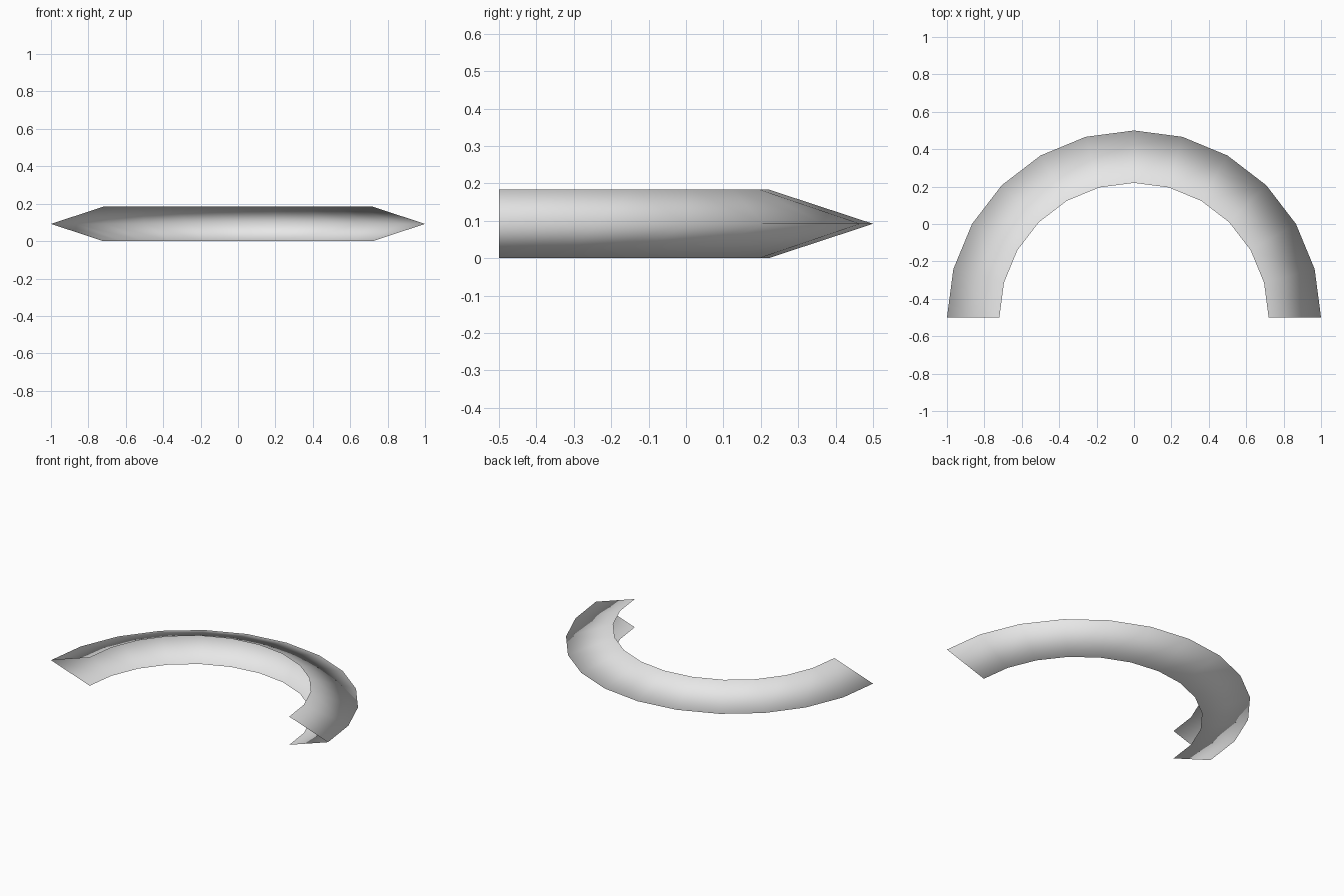
import bpy
import bmesh
from math import radians
from mathutils import Matrix, Vector

cube = bpy.data.objects.get("Cube")
if cube:
    bpy.data.objects.remove(cube, do_unlink=True)

OUTER, INNER, HEIGHT = 1.0, 0.72, 0.184
SEGMENTS = 12
CENTER = Vector((0, -0.5, 0))

grey = bpy.data.materials.new("light_grey")
grey.use_nodes = True
colour = (0.8, 0.8, 0.8, 1)
grey.diffuse_color = colour
grey.node_tree.nodes["Principled BSDF"].inputs["Base Color"].default_value = colour

# V-shaped cross-section, open towards the inside of the arch
bm = bmesh.new()
profile = [(INNER, 0), (OUTER, HEIGHT / 2), (INNER, HEIGHT)]
verts = [bm.verts.new(CENTER + Vector((r, 0, z))) for r, z in profile]
edges = [bm.edges.new(pair) for pair in zip(verts, verts[1:])]

# Sweep the section through a half turn
bmesh.ops.spin(bm, geom=verts + edges, cent=CENTER, axis=(0, 0, 1),
               angle=radians(180), steps=SEGMENTS, use_duplicate=False)

# Make the outer side face away from the arch
bmesh.ops.recalc_face_normals(bm, faces=bm.faces)
bm.normal_update()
top = max(bm.faces, key=lambda f: f.calc_center_median().z)
if top.normal.z < 0:
    bmesh.ops.reverse_faces(bm, faces=bm.faces)

mesh = bpy.data.meshes.new("half_ring_shell")
bm.to_mesh(mesh)
bm.free()
mesh.materials.append(grey)
mesh.shade_smooth()
shell = bpy.data.objects.new("half_ring_shell", mesh)
bpy.context.collection.objects.link(shell)
